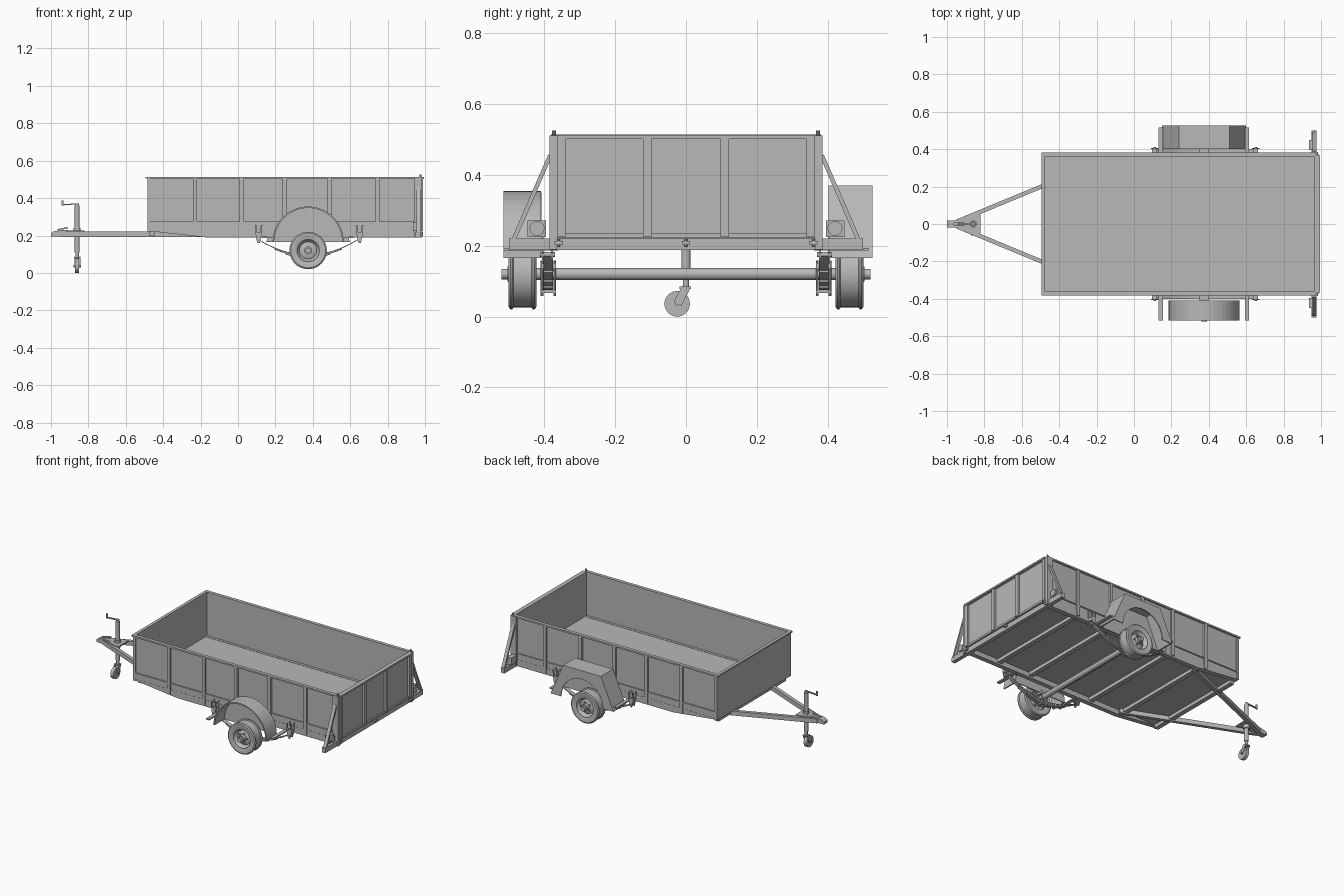
import bpy, bmesh
from math import pi, sin, cos
from mathutils import Vector, Matrix

cube = bpy.data.objects.get("Cube")
if cube:
    bpy.data.objects.remove(cube, do_unlink=True)

grey = bpy.data.materials.new("galvanised grey")
grey.use_nodes = True
TONE = (0.48, 0.48, 0.48, 1)
grey.diffuse_color = TONE
grey.node_tree.nodes["Principled BSDF"].inputs["Base Color"].default_value = TONE


def finish(name, bm, smooth=False):
    bmesh.ops.recalc_face_normals(bm, faces=bm.faces)
    mesh = bpy.data.meshes.new(name)
    bm.to_mesh(mesh)
    bm.free()
    mesh.materials.append(grey)
    ob = bpy.data.objects.new(name, mesh)
    bpy.context.collection.objects.link(ob)
    if smooth:
        bpy.ops.object.select_all(action='DESELECT')
        ob.select_set(True)
        bpy.context.view_layer.objects.active = ob
        bpy.ops.object.shade_smooth_by_angle(angle=0.6)
    return ob


def box(name, x, y, z):
    """Block given by its (min, max) range on each axis."""
    bm = bmesh.new()
    bmesh.ops.create_cube(bm, size=1)
    for v in bm.verts:
        for i, (lo, hi) in enumerate((x, y, z)):
            v.co[i] = lo if v.co[i] < 0 else hi
    return finish(name, bm)


def beam(name, a, b, wide, tall):
    """Rectangular bar from a to b."""
    a, b = Vector(a), Vector(b)
    bm = bmesh.new()
    bmesh.ops.create_cube(bm, size=1)
    d = b - a
    axis = d.normalized()
    side = axis.cross(Vector((0, 0, 1))).normalized()
    up = side.cross(axis)
    for v in bm.verts:
        v.co = (a + b) / 2 + d * v.co.x + side * wide * v.co.y + up * tall * v.co.z
    return finish(name, bm)


def rod(name, a, b, r, sides=20):
    """Round bar from a to b."""
    a, b = Vector(a), Vector(b)
    bm = bmesh.new()
    turn = (b - a).to_track_quat('Z', 'Y').to_matrix().to_4x4()
    bmesh.ops.create_cone(bm, cap_ends=True, segments=sides, radius1=r, radius2=r,
                          depth=(b - a).length,
                          matrix=Matrix.Translation((a + b) / 2) @ turn)
    return finish(name, bm, True)


def prism(name, outline, lo, hi, flat=False):
    """Outline in x-z pushed along y, or in x-y pushed along z when flat."""
    bm = bmesh.new()
    verts = [bm.verts.new((p, q, lo) if flat else (p, lo, q)) for p, q in outline]
    face = bm.faces.new(verts)
    out = bmesh.ops.extrude_face_region(bm, geom=[face])
    move = Vector((0, 0, hi - lo) if flat else (0, hi - lo, 0))
    bmesh.ops.translate(bm, vec=move,
                        verts=[g for g in out['geom'] if isinstance(g, bmesh.types.BMVert)])
    return finish(name, bm)


def lathe(name, profile, centre, steps=40):
    """Closed (offset along y, radius) profile turned about the y axis."""
    bm = bmesh.new()
    rings = [[bm.verts.new((centre[0] + r * cos(2 * pi * k / steps), centre[1] + o,
                            centre[2] + r * sin(2 * pi * k / steps)))
              for o, r in profile] for k in range(steps)]
    n = len(profile)
    for k in range(steps):
        a, b = rings[k], rings[(k + 1) % steps]
        for i in range(n):
            j = (i + 1) % n
            bm.faces.new((a[i], a[j], b[j], b[i]))
    return finish(name, bm, True)


def arc(r, start, end, cx, cz, steps=24):
    return [(cx + r * cos(start + (end - start) * k / steps),
             cz + r * sin(start + (end - start) * k / steps)) for k in range(steps + 1)]


AX, AZ = 0.375, 0.12          # axle position
SIDES = ((1, "left"), (-1, "right"))


def span(s, a, b):
    return tuple(sorted((s * a, s * b)))


# Load bed
box("floor", (-0.48, 0.965), (-0.37, 0.37), (0.222, 0.23))
box("front_wall", (-0.485, -0.475), (-0.37, 0.37), (0.222, 0.51))
box("front_top_rail", (-0.495, -0.475), (-0.382, 0.382), (0.504, 0.514))
box("tailgate", (0.966, 0.976), (-0.365, 0.365), (0.222, 0.51))
box("tailgate_top_rail", (0.966, 0.994), (-0.365, 0.365), (0.502, 0.512))
box("tailgate_bottom_rail", (0.966, 0.985), (-0.365, 0.365), (0.222, 0.235))
for y in (-0.352, -0.109, 0.109, 0.352):
    box("tailgate_stake", (0.976, 0.99), (y - 0.012, y + 0.012), (0.225, 0.508))

for s, side in SIDES:
    box(side + "_wall", (-0.48, 0.965), span(s, 0.362, 0.37), (0.222, 0.51))
    box(side + "_top_rail", (-0.49, 0.965), span(s, 0.36, 0.382), (0.504, 0.514))
    box(side + "_lower_panel", (-0.48, 0.955), span(s, 0.368, 0.374), (0.222, 0.272))
    box(side + "_lower_ledge", (-0.48, 0.955), span(s, 0.368, 0.379), (0.268, 0.274))
    for x in (-0.23, 0.02, 0.25, 0.49, 0.745):
        box(side + "_stake", (x - 0.011, x + 0.011), span(s, 0.368, 0.381), (0.2, 0.508))
    box(side + "_front_corner", (-0.485, -0.47), span(s, 0.362, 0.378), (0.222, 0.508))
    # Chassis rail with its tapered nose
    prism(side + "_chassis_rail", [(-0.48, 0.232), (-0.48, 0.224), (-0.17, 0.19),
                                   (0.955, 0.19), (0.955, 0.232)], s * 0.345, s * 0.375)
    # Rear corner post, brace, lamp and latch
    box(side + "_rear_post", (0.945, 0.985), span(s, 0.364, 0.386), (0.19, 0.512))
    rod(side + "_latch_pin", (0.975, s * 0.373, 0.4), (0.975, s * 0.373, 0.525), 0.006, 10)
    beam(side + "_rear_brace", (0.965, s * 0.384, 0.455), (0.965, s * 0.488, 0.215), 0.022, 0.012)
    box(side + "_lamp_body", (0.935, 0.965), span(s, 0.395, 0.448), (0.225, 0.272))
    rod(side + "_lamp_lens", (0.965, s * 0.421, 0.249), (0.975, s * 0.421, 0.249), 0.021)
    # Drawbar arm
    beam(side + "_drawbar", (-0.95, s * 0.012, 0.207), (-0.17, s * 0.335, 0.207), 0.022, 0.028)

# Rear beam, its hooks, and the floor bearers
box("rear_beam", (0.95, 0.975), (-0.5, 0.5), (0.188, 0.22))
for y in (-0.36, 0, 0.36):
    box("rear_hook", (0.975, 0.99), (y - 0.012, y + 0.012), (0.203, 0.213))
    rod("rear_hook_pin", (0.986, y, 0.196), (0.986, y, 0.22), 0.004, 8)
for x in (-0.46, -0.2, 0.04, 0.27, 0.5, 0.74):
    box("floor_bearer", (x - 0.015, x + 0.015), (-0.345, 0.345), (0.2, 0.223))

# Axle, springs and wheels
rod("axle", (AX, -0.5, AZ), (AX, 0.5, AZ), 0.017)
tyre = [(-0.034, 0.062), (-0.039, 0.075), (-0.039, 0.093), (-0.034, 0.1), (-0.029, 0.1),
        (-0.025, 0.094), (0.025, 0.094), (0.029, 0.1), (0.034, 0.1), (0.039, 0.093),
        (0.039, 0.075), (0.034, 0.062)]
rim = [(0.035, 0.066), (0.036, 0.06), (0.022, 0.054), (0.014, 0.046), (0.02, 0.036),
       (0.02, 0.012), (0.01, 0.012), (0.006, 0.046), (-0.034, 0.058), (-0.034, 0.066)]
for s, side in SIDES:
    hub = (AX, s * 0.462, AZ)
    lathe(side + "_tyre", tyre, hub)
    lathe(side + "_rim", [(s * o, r) for o, r in rim], hub)
    rod(side + "_hub", (AX, s * 0.43, AZ), (AX, s * 0.505, AZ), 0.021)
    rod(side + "_hub_cap", (AX, s * 0.5, AZ), (AX, s * 0.522, AZ), 0.015)
    for k in range(5):
        x, z = AX + 0.03 * cos(k * 0.4 * pi), AZ + 0.03 * sin(k * 0.4 * pi)
        rod(side + "_wheel_nut", (x, s * 0.478, z), (x, s * 0.49, z), 0.005, 6)
    # Leaf pack: each leaf follows the same sag, shorter towards the middle
    for i, half in enumerate((0.27, 0.18, 0.12, 0.07)):
        top = [(AX + half * t / 6, 0.098 - i * 0.006 + 0.085 * (half * t / 6 / 0.27) ** 2)
               for t in range(-6, 7)]
        prism(side + "_spring_leaf", top + [(x, z - 0.005) for x, z in reversed(top)],
              s * 0.376, s * 0.402)
    box(side + "_axle_clamp", (AX - 0.024, AX + 0.024), span(s, 0.368, 0.41), (0.066, 0.074))
    box(side + "_axle_seat", (AX - 0.024, AX + 0.024), span(s, 0.368, 0.41), (0.136, 0.15))
    for dx in (-0.018, 0.018):
        for y in (0.371, 0.407):
            rod(side + "_clamp_bolt", (AX + dx, s * y, 0.058), (AX + dx, s * y, 0.158), 0.004, 8)
    # Spring hangers with two upright prongs
    for x in (0.11, 0.65):
        for y in (0.376, 0.402):
            prism(side + "_hanger", [(x - 0.02, 0.255), (x - 0.014, 0.19), (x - 0.006, 0.16),
                                     (x + 0.006, 0.16), (x + 0.014, 0.19), (x + 0.02, 0.255),
                                     (x + 0.012, 0.255), (x + 0.008, 0.215),
                                     (x - 0.008, 0.215), (x - 0.012, 0.255)],
                  s * y, s * (y + 0.005))
        box(side + "_hanger_web", (x - 0.013, x + 0.013), span(s, 0.37, 0.405), (0.19, 0.212))
        rod(side + "_hanger_pin", (x, s * 0.37, 0.175), (x, s * 0.412, 0.175), 0.007, 12)
    # Flat bars carrying the mudguard
    for x in (0.143, 0.605):
        box(side + "_guard_bar", (x - 0.011, x + 0.011), span(s, 0.36, 0.515), (0.186, 0.194))

# Round mudguard on the right, angular one on the left
prism("right_mudguard", arc(0.19, 0, pi, AX, 0.165) + arc(0.182, pi, 0, AX, 0.165),
      -0.515, -0.41)
prism("right_mudguard_back", arc(0.186, 0, pi, AX, 0.165), -0.414, -0.408)
outer = [(0.60, 0.165), (0.51, 0.37), (0.24, 0.37), (0.15, 0.165)]
inner = [(0.16, 0.165), (0.246, 0.362), (0.504, 0.362), (0.59, 0.165)]
prism("left_mudguard", outer + inner, 0.405, 0.527)
prism("left_mudguard_back", outer, 0.402, 0.408)
prism("left_mudguard_face", outer + arc(0.15, pi, 0, AX, 0.165), 0.521, 0.527)

# Coupling
prism("coupling_plate", [(-0.94, -0.022), (-0.85, -0.05), (-0.82, -0.05), (-0.82, 0.05),
                         (-0.85, 0.05), (-0.94, 0.022)], 0.218, 0.226, True)
prism("coupling_head", [(-1.0, 0.196), (-0.95, 0.196), (-0.88, 0.208), (-0.88, 0.226),
                        (-0.94, 0.23), (-0.985, 0.222), (-1.0, 0.212)], -0.02, 0.02)
beam("coupling_lever", (-0.965, 0, 0.23), (-0.91, 0, 0.242), 0.014, 0.008)

# Jockey wheel with its winding handle
JX = -0.86
rod("jockey_tube", (JX, 0, 0.11), (JX, 0, 0.36), 0.013)
rod("jockey_collar", (JX, 0, 0.195), (JX, 0, 0.24), 0.019)
rod("jockey_stem", (JX, 0, 0.075), (JX, 0, 0.12), 0.009)
rod("jockey_cap", (JX, 0, 0.355), (JX, 0, 0.372), 0.009)
beam("jockey_crank", (JX, 0, 0.369), (-0.94, 0, 0.364), 0.01, 0.006)
rod("jockey_grip", (-0.938, 0, 0.36), (-0.938, 0, 0.388), 0.006, 12)
box("jockey_fork_top", (JX - 0.016, JX + 0.016), (-0.018, 0.014), (0.078, 0.085))
for dx in (-0.015, 0.015):
    beam("jockey_fork", (JX + dx, 0, 0.082), (JX + dx, -0.024, 0.036), 0.004, 0.024)
rod("jockey_wheel", (JX - 0.011, -0.025, 0.036), (JX + 0.011, -0.025, 0.036), 0.036, 32)
rod("jockey_axle", (JX - 0.02, -0.025, 0.036), (JX + 0.02, -0.025, 0.036), 0.006, 12)
